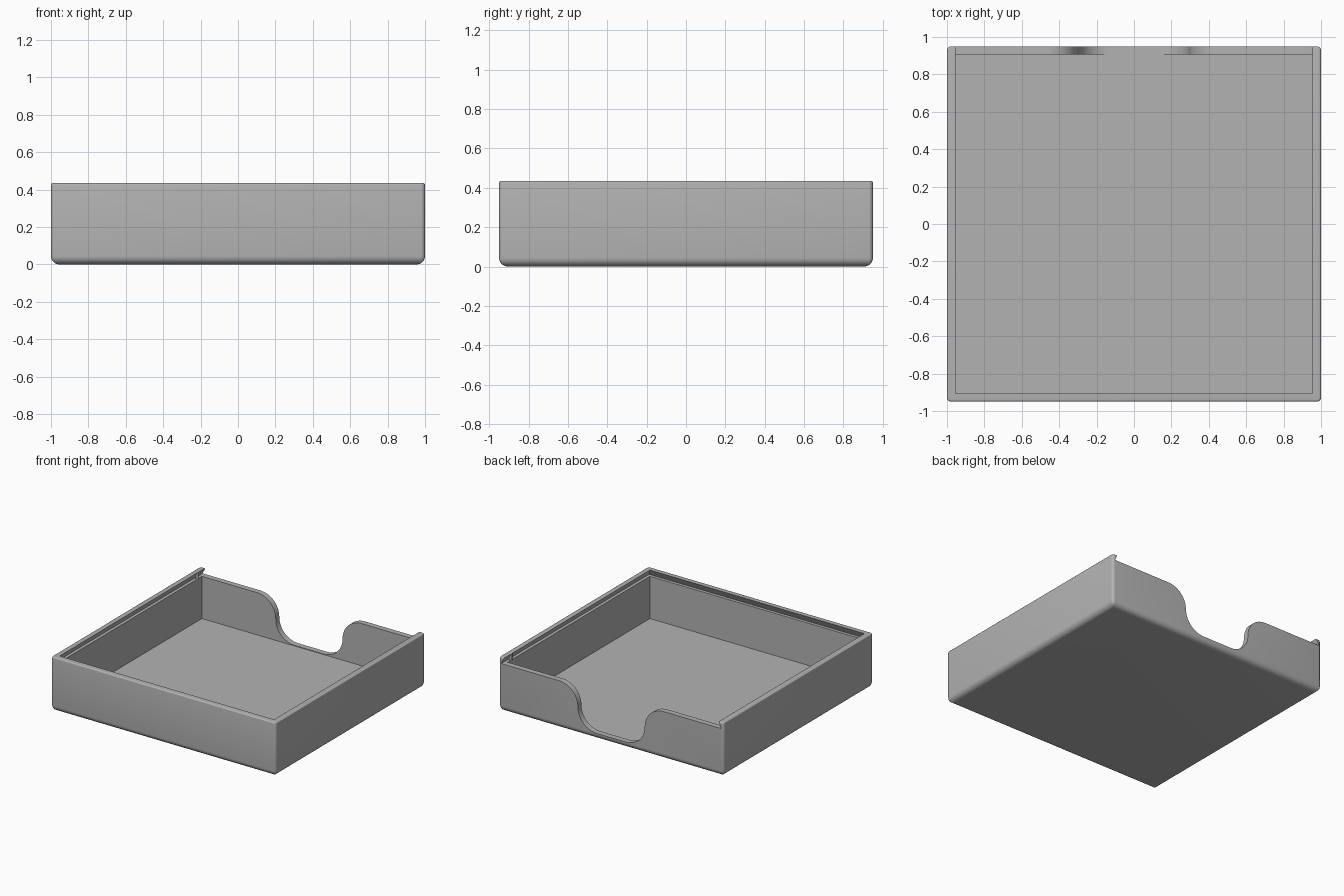
import bpy, bmesh, math

if "Cube" in bpy.data.objects:
    bpy.data.objects.remove(bpy.data.objects["Cube"])

grey = bpy.data.materials.new("plain grey")
grey.use_nodes = True
GREY = (0.45, 0.45, 0.45, 1)
grey.diffuse_color = GREY
grey.node_tree.nodes["Principled BSDF"].inputs["Base Color"].default_value = GREY

HX, HY, H = 1.0, 0.95, 0.435      # half width, half depth, height
WALL, FLOOR, LEDGE = 0.045, 0.045, 0.385


def loft(name, rings):
    """Closed solid through a list of matching point loops."""
    bm = bmesh.new()
    loops = [[bm.verts.new(p) for p in ring] for ring in rings]
    n = len(loops[0])
    for a, b in zip(loops, loops[1:]):
        for i in range(n):
            j = (i + 1) % n
            bm.faces.new((a[i], a[j], b[j], b[i]))
    bm.faces.new(loops[0][::-1])
    bm.faces.new(loops[-1])
    bmesh.ops.recalc_face_normals(bm, faces=bm.faces)
    mesh = bpy.data.meshes.new(name)
    bm.to_mesh(mesh)
    bm.free()
    mesh.materials.append(grey)
    obj = bpy.data.objects.new(name, mesh)
    bpy.context.collection.objects.link(obj)
    return obj


def arc(cx, cy, r, start, end, steps):
    return [(cx + r * math.cos(math.radians(start + (end - start) * i / steps)),
             cy + r * math.sin(math.radians(start + (end - start) * i / steps)))
            for i in range(steps + 1)]


def rounded_rect(inset, z, radius=0.022):
    r = max(radius - inset, 0.003)
    x, y = HX - inset - r, HY - inset - r
    pts = []
    for k, (sx, sy) in enumerate(((1, 1), (-1, 1), (-1, -1), (1, -1))):
        pts += arc(sx * x, sy * y, r, 90 * k, 90 * k + 90, 5)
    return [(px, py, z) for px, py in pts]


def rect(x, y0, y1, z):
    return [(-x, y0, z), (x, y0, z), (x, y1, z), (-x, y1, z)]


# Outer body: rounded lower edge, slightly softened rim
section = [(WALL + u, WALL + v) for u, v in arc(0, 0, WALL, 270, 180, 8)]
section += [(0.01 + u, H - 0.01 + v) for u, v in arc(0, 0, 0.01, 180, 90, 4)]
tray = loft("tray", [rounded_rect(inset, z) for inset, z in section])

# Inner cavity
cavity = loft("cavity_cutter", [rect(HX - WALL, -HY + WALL, HY - WALL, z)
                                for z in (FLOOR, 0.6)])

# Dovetail lid slot, open through the back wall
slope = 0.025 / (H - LEDGE)
slot_rings = []
for z in (LEDGE, H + 0.02):
    d = 0.025 - slope * (z - LEDGE)
    slot_rings.append(rect(HX - WALL + d, -HY + WALL - d, HY + 0.2, z))
slot = loft("lid_slot_cutter", slot_rings)

# Finger notch in the back wall, with S-shaped sides
bottom = 0.05
r = (LEDGE - bottom) / 2
half = arc(0.13, bottom + r, r, 270, 360, 14)
half += arc(0.13 + 2 * r, bottom + r, r, 180, 90, 14)[1:]
half.append((0.13 + 2 * r, 0.6))
outline = half + [(-x, z) for x, z in reversed(half)]
notch = loft("finger_notch_cutter",
             [[(x, y, z) for x, z in outline] for y in (HY - WALL - 0.02, HY + 0.1)])

for cutter in (cavity, slot, notch):
    mod = tray.modifiers.new(cutter.name, 'BOOLEAN')
    mod.operation = 'DIFFERENCE'
    mod.solver = 'EXACT'
    mod.object = cutter
    cutter.hide_render = True

# Bake the cuts, then drop the cutters
bpy.context.view_layer.update()
evaluated = tray.evaluated_get(bpy.context.evaluated_depsgraph_get())
tray_mesh = bpy.data.meshes.new_from_object(evaluated)
tray.modifiers.clear()
tray.data = tray_mesh
for cutter in (cavity, slot, notch):
    bpy.data.objects.remove(cutter)

# Small lid catches near the open end of the slot
parts = [tray]
for side, label in ((1, "left"), (-1, "right")):
    parts.append(loft(label + "_lid_catch",
                      [[(x, y, z) for x, y in arc(side * 0.963, 0.855, 0.012, 0, 345, 23)]
                       for z in (LEDGE - 0.005, H - 0.002)]))

bpy.ops.object.select_all(action='DESELECT')
for obj in parts:
    obj.select_set(True)
bpy.context.view_layer.objects.active = tray
bpy.ops.object.shade_smooth_by_angle(angle=math.radians(30))
